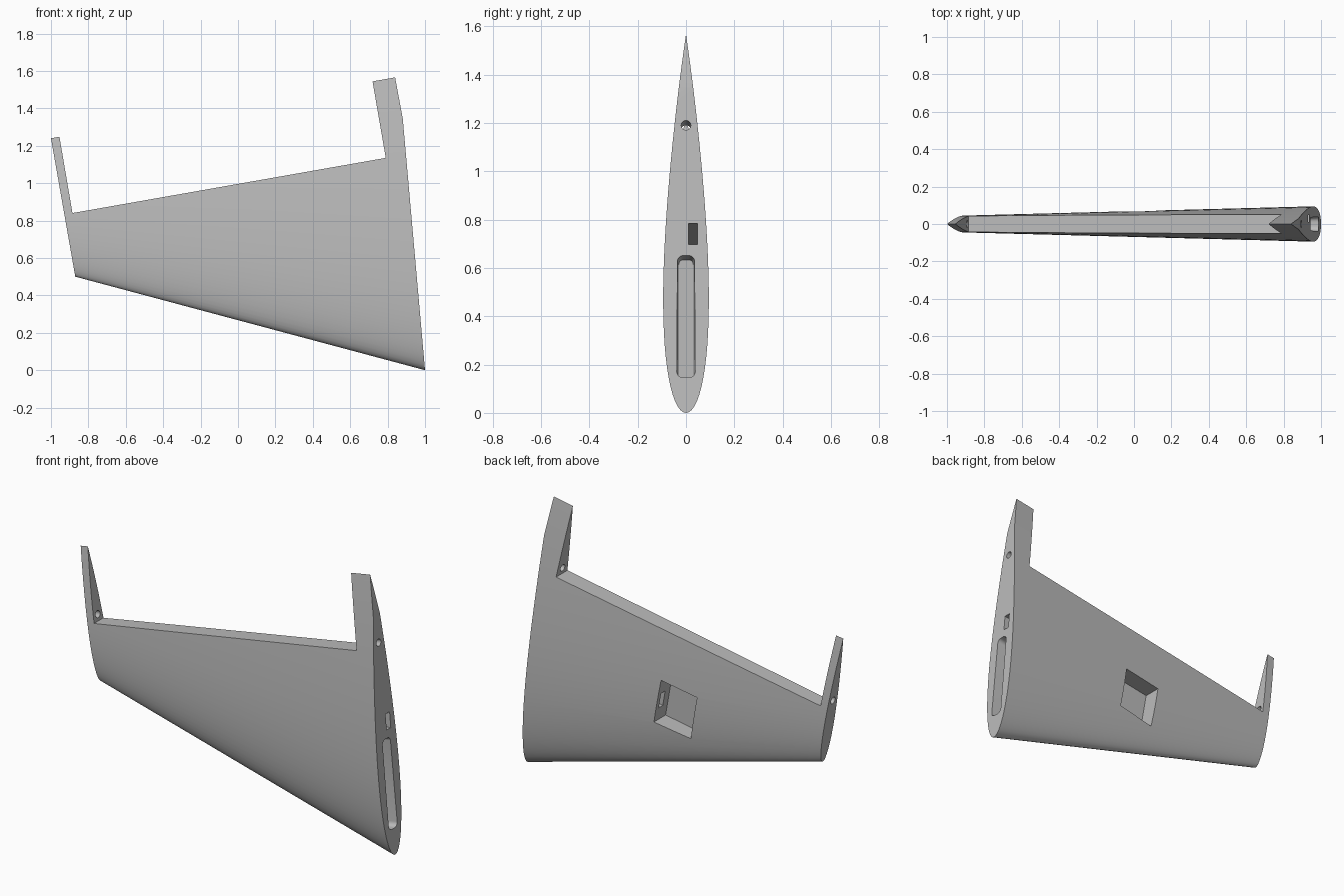
import bpy, bmesh, math
from mathutils import Vector

if "Cube" in bpy.data.objects:
    bpy.data.objects.remove(bpy.data.objects["Cube"])

SLOPE = 0.176  # rise of the spar direction per unit of x

grey = bpy.data.materials.new("light_grey")
grey.use_nodes = True
grey.diffuse_color = (0.5, 0.5, 0.5, 1)
grey.node_tree.nodes["Principled BSDF"].inputs["Base Color"].default_value = (0.5, 0.5, 0.5, 1)


def loft(name, loop_a, loop_b):
    """Closed solid between two loops with equal point counts."""
    bm = bmesh.new()
    a = [bm.verts.new(p) for p in loop_a]
    b = [bm.verts.new(p) for p in loop_b]
    n = len(a)
    for i in range(n):
        j = (i + 1) % n
        bm.faces.new((a[i], a[j], b[j], b[i]))
    bm.faces.new(a[::-1])
    bm.faces.new(b)
    bmesh.ops.recalc_face_normals(bm, faces=bm.faces)
    mesh = bpy.data.meshes.new(name)
    bm.to_mesh(mesh)
    bm.free()
    mesh.materials.append(grey)
    obj = bpy.data.objects.new(name, mesh)
    bpy.context.collection.objects.link(obj)
    return obj


def prism(name, outline, y0, y1):
    """Extrude an x-z outline along y."""
    return loft(name, [(x, y0, z) for x, z in outline], [(x, y1, z) for x, z in outline])


def airfoil(lead, trail, steps=36):
    """Symmetric section, 12 percent thick, from leading to trailing edge."""
    lead, trail = Vector(lead), Vector(trail)
    chord = (trail - lead).length

    def half(t):
        return 0.6 * chord * (0.2969 * math.sqrt(t) - 0.126 * t - 0.3516 * t**2
                              + 0.2843 * t**3 - 0.1036 * t**4)
    ts = [(1 - math.cos(math.pi * i / steps)) / 2 for i in range(steps + 1)]
    sides = [(t, half(t)) for t in ts] + [(t, -half(t)) for t in ts[-2:0:-1]]
    return [lead.lerp(trail, t) + Vector((0, y, 0)) for t, y in sides]


def along_spar(x, loop, x0, z0):
    """Place a y-z loop at x on the line through (x0, z0) parallel to the spar."""
    return [(x, y, z0 + (x - x0) * SLOPE + z) for y, z in loop]


def rounded(w, h, r, seg=5):
    """Rounded rectangle, given half sizes."""
    pts = []
    for k, (sx, sy) in enumerate(((1, 1), (-1, 1), (-1, -1), (1, -1))):
        for i in range(seg + 1):
            a = math.pi / 2 * (k + i / seg)
            pts.append((sx * (w - r) + r * math.cos(a), sy * (h - r) + r * math.sin(a)))
    return pts


# Tapered wing body
wing = loft("wing", airfoil((1, 0, 0), (0.861, 0, 1.569)),
            airfoil((-0.87, 0, 0.5), (-1, 0, 1.24)))

cutters = []
# Flap opening between the two end ribs
cutters.append(prism("flap_cutter", [(-0.885, 0.84), (0.79, 1.135), (0.685, 1.742),
                                     (-1.025, 1.66)], -0.3, 0.3))
# Angled corner at the root trailing edge
cutters.append(prism("corner_cutter", [(0.889, 1.302), (0.833, 1.603), (1.1, 1.6),
                                       (1.1, 1.302)], -0.3, 0.3))
# Servo pocket in the back skin
cx, cz, w, h = 0.019, 0.585, 0.115, 0.127
tilt = math.atan(SLOPE)
c, s = math.cos(tilt), math.sin(tilt)
box = [(cx + u * w * c - v * h * s, cz + u * w * s + v * h * c)
       for u, v in ((-1, -1), (1, -1), (1, 1), (-1, 1))]
cutters.append(prism("pocket_cutter", box, -0.035, 0.3))
# Cable channel from the root face to the pocket
channel = [(0.01, -0.045), (0.047, -0.045), (0.047, 0.045), (0.01, 0.045)]
cutters.append(loft("channel_cutter", along_spar(1.1, channel, 0.934, 0.74),
                    along_spar(0.08, channel, 0.934, 0.74)))
# Hinge rod hole through both ribs
circle = [(0.02 * math.cos(i * math.pi / 12), 0.02 * math.sin(i * math.pi / 12))
          for i in range(24)]
cutters.append(loft("hinge_cutter", along_spar(1.1, circle, 0.895, 1.19),
                    along_spar(-1.1, circle, 0.895, 1.19)))
# Spar socket in the root face
cutters.append(loft("socket_cutter", along_spar(1.05, rounded(0.043, 0.262, 0.03), 0.965, 0.4),
                    along_spar(0.87, rounded(0.03, 0.25, 0.02), 0.965, 0.4)))

bpy.context.view_layer.objects.active = wing
wing.select_set(True)
for cutter in cutters:
    cutter.hide_render = True
    mod = wing.modifiers.new(cutter.name, "BOOLEAN")
    mod.operation = "DIFFERENCE"
    mod.solver = "EXACT"
    mod.object = cutter
    bpy.ops.object.modifier_apply(modifier=mod.name)
    bpy.data.objects.remove(cutter)

bpy.ops.object.shade_smooth_by_angle(angle=math.radians(25))
